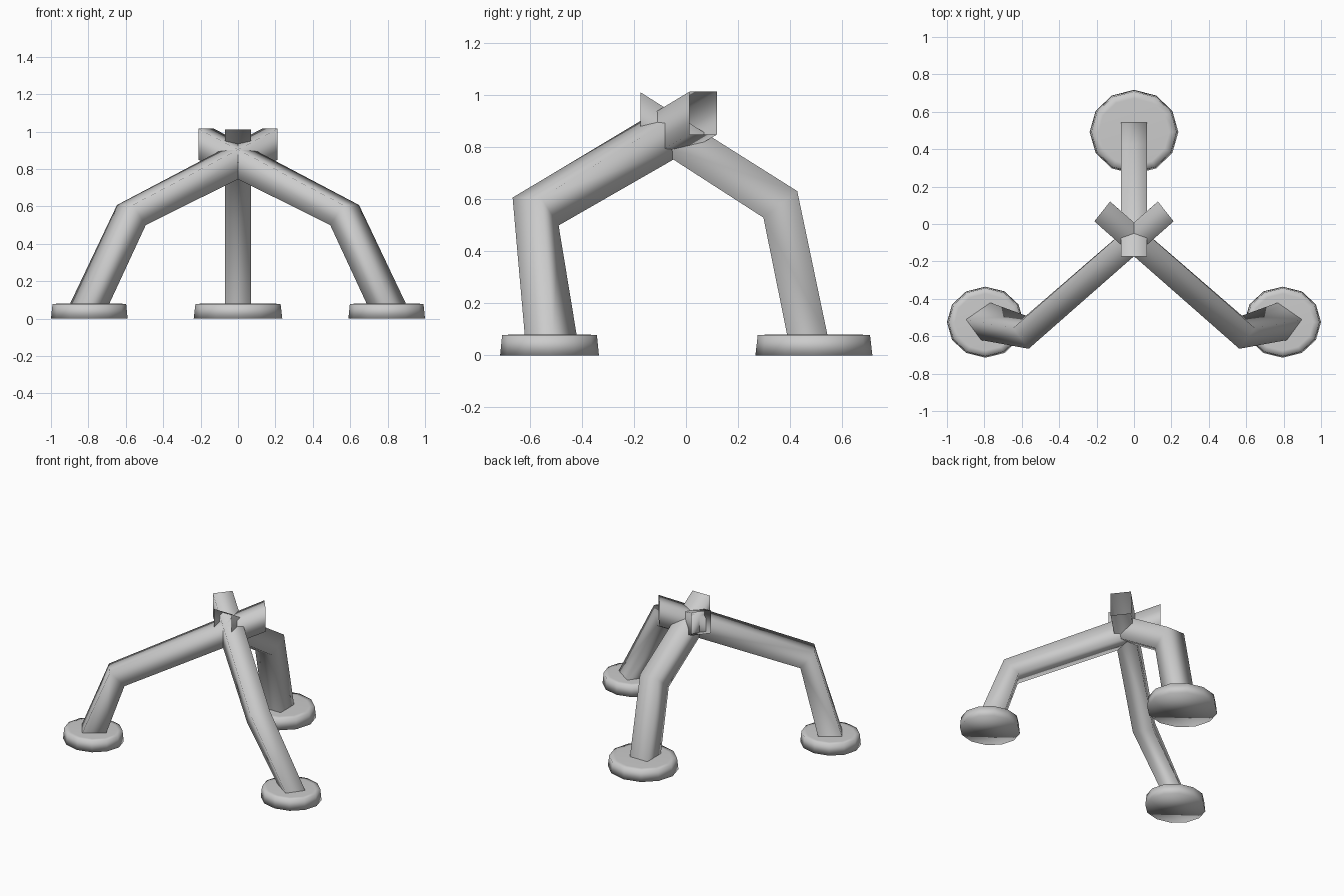
import bpy, bmesh
from math import sin, cos, pi
from mathutils import Vector

if "Cube" in bpy.data.objects:
    bpy.data.objects.remove(bpy.data.objects["Cube"])


def finish(name, bm):
    bmesh.ops.recalc_face_normals(bm, faces=bm.faces)
    mesh = bpy.data.meshes.new(name)
    bm.to_mesh(mesh)
    bm.free()
    for p in mesh.polygons:
        p.use_smooth = True
    obj = bpy.data.objects.new(name, mesh)
    bpy.context.collection.objects.link(obj)
    return obj


# Open square tube: each section is an (upper, lower) pair of centre points
def leg(name, sections, sides):
    bm = bmesh.new()
    rings = []
    for (upper, lower), side in zip(sections, sides):
        u, l, w = Vector(upper), Vector(lower), Vector(side)
        rings.append([bm.verts.new(p) for p in (u + w, u - w, l - w, l + w)])
    for a, b in zip(rings, rings[1:]):
        for i in range(4):
            j = (i + 1) % 4
            bm.faces.new((a[i], a[j], b[j], b[i]))
    return finish(name, bm)


# Twelve-sided pad, slightly tapered, with a soft top rim
def foot(name, x, y, rx, ry):
    bm = bmesh.new()
    rings = []
    for scale, z in ((1, 0), (0.96, 0.078), (0.8, 0.08)):
        rings.append([bm.verts.new((x + rx * scale * cos(i * pi / 6),
                                    y + ry * scale * sin(i * pi / 6), z))
                      for i in range(12)])
    for a, b in zip(rings, rings[1:]):
        for i in range(12):
            j = (i + 1) % 12
            bm.faces.new((a[i], a[j], b[j], b[i]))
    bm.faces.new(rings[0])
    bm.faces.new(rings[-1])
    return finish(name, bm)


# Front legs, mirrored left and right: crossing stub, knee, ankle
for name, s in (("right", 1), ("left", -1)):
    leg(f"front_{name}_leg",
        [((-0.17 * s, 0.067, 1.015), (-0.17 * s, 0.067, 0.85)),
         ((0.605 * s, -0.612, 0.607), (0.535 * s, -0.545, 0.50)),
         ((0.86 * s, -0.565, 0.075), (0.73 * s, -0.475, 0.075))],
        [(0.042 * s, 0.053, 0), (0.042 * s, 0.055, 0), (0.04 * s, 0.055, 0)])
    foot(f"front_{name}_foot", 0.795 * s, -0.525, 0.205, 0.19)

# Back leg
leg("back_leg",
    [((0, -0.175, 1.012), (0, -0.175, 0.835)),
     ((0, 0.428, 0.632), (0, 0.298, 0.53)),
     ((0, 0.545, 0.075), (0, 0.39, 0.075))],
    [(0.07, 0, 0)] * 3)
foot("back_foot", 0, 0.492, 0.237, 0.225)
